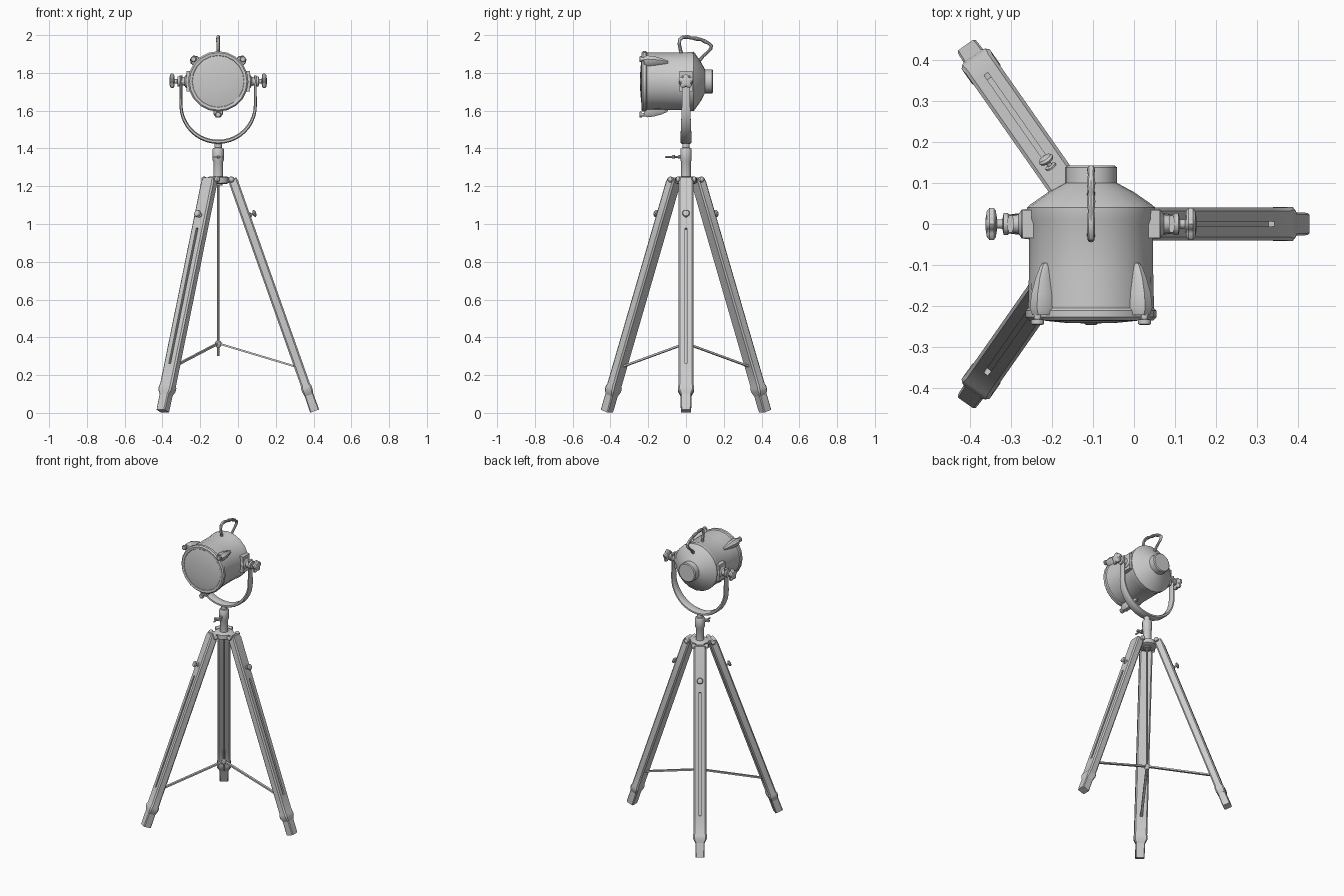
import bpy, bmesh
from math import sin, cos, pi, radians
from mathutils import Vector, Matrix

if "Cube" in bpy.data.objects:
    bpy.data.objects.remove(bpy.data.objects["Cube"])

CX, LZ = -0.105, 1.755            # tripod axis, lamp axis height


def frame(origin, z, x):
    """Matrix whose local z and x point along the given directions."""
    z = Vector(z).normalized()
    y = z.cross(Vector(x)).normalized()
    x = y.cross(z)
    m = Matrix((x, y, z)).transposed().to_4x4()
    m.translation = Vector(origin)
    return m


def loft(name, rings, m=Matrix()):
    """Skin a list of equal-length point rings and cap both ends."""
    bm = bmesh.new()
    vs = [[bm.verts.new(m @ Vector(p)) for p in r] for r in rings]
    n = len(rings[0])
    for a, b in zip(vs, vs[1:]):
        for i in range(n):
            j = (i + 1) % n
            bm.faces.new((a[i], a[j], b[j], b[i]))
    bm.faces.new(vs[0][::-1])
    bm.faces.new(vs[-1])
    bmesh.ops.recalc_face_normals(bm, faces=bm.faces)
    me = bpy.data.meshes.new(name)
    bm.to_mesh(me)
    bm.free()
    ob = bpy.data.objects.new(name, me)
    bpy.context.collection.objects.link(ob)
    return ob


def lathe(name, prof, m=Matrix(), n=14, lobes=0):
    """Turn (radius, height) pairs about local z; lobes give a star knob."""
    def ring(r, h):
        return [(r * (1 + (0.16 * cos(lobes * a) if lobes else 0)) * cos(a),
                 r * (1 + (0.16 * cos(lobes * a) if lobes else 0)) * sin(a), h)
                for a in (2 * pi * i / n for i in range(n))]
    return loft(name, [ring(*p) for p in prof], m)


def box(name, sx, sy, z0, z1, m):
    sec = ((-sx, -sy), (sx, -sy), (sx, sy), (-sx, sy))
    return loft(name, [[(x, y, z) for x, y in sec] for z in (z0, z1)], m)


def sweep(name, path, sizes, b, n=8, square=False):
    """Sweep along a planar path with normal b; sizes = (in-plane, across)."""
    pts = [Vector(p) for p in path]
    b = Vector(b)
    rings = []
    for i, p in enumerate(pts):
        t = (pts[min(i + 1, len(pts) - 1)] - pts[max(i - 1, 0)]).normalized()
        u = b.cross(t)
        su, sb = sizes[i]
        if square:
            sec = ((-.5, -1), (.5, -1), (1, -.6), (1, .6), (.5, 1), (-.5, 1), (-1, .6), (-1, -.6))
        else:
            sec = [(cos(2 * pi * k / n), sin(2 * pi * k / n)) for k in range(n)]
        rings.append([p + u * c * su + b * s * sb for c, s in sec])
    return loft(name, rings)


# --- tripod legs ---
def leg_ring(s, hx, hy, c, d):
    w = 0.006                      # slot half width, depth d in the outer face
    return [(x, y, s) for x, y in (
        (hx, -hy + c), (hx, -w), (hx - d, -w), (hx - d, w), (hx, w), (hx, hy - c),
        (hx - c, hy), (-hx + c, hy), (-hx, hy - c), (-hx, -hy + c), (-hx + c, -hy), (hx - c, -hy))]


for k, ang in enumerate((0, 125, 235)):
    a = radians(ang)
    rad, tan = Vector((cos(a), sin(a), 0)), Vector((-sin(a), cos(a), 0))
    hub = Vector((CX, 0, 0))
    top = hub + rad * 0.077 + Vector((0, 0, 1.235))
    end = hub + rad * 0.511 + Vector((0, 0, 0.0095))
    d = (end - top).normalized()
    L = (end - top).length
    m = frame(top, d, rad)
    loft(f"leg_{k}", [leg_ring(*r) for r in (
        (-0.005, .022, .034, .006, 0), (.02, .025, .040, .008, 0),
        (.28, .025, .040, .008, 0), (.283, .025, .040, .008, .014),
        (1.04, .025, .040, .008, .014), (1.043, .025, .040, .008, 0),
        (L - .145, .025, .040, .008, 0), (L - .135, .029, .042, .008, 0),
        (L - .115, .029, .042, .008, 0), (L - .09, .024, .029, .005, 0))], m)
    loft(f"foot_{k}", [leg_ring(*r) for r in (
        (L - .1, .024, .029, .005, 0), (L - .03, .025, .028, .005, 0),
        (L, .025, .027, .005, 0))], m)
    # clamp knob on the outer face
    n = d.cross(tan)
    n = n if n.dot(rad) > 0 else -n
    lathe(f"leg_knob_{k}", [(.014, -.002), (.014, .004), (.006, .006), (.006, .014),
                            (.017, .018), (.020, .024), (.016, .030), (.006, .033)],
          frame(top + d * 0.207 + n * .025, n, tan))
    # hinge pin with ball ends, and the arm to the hub
    lathe(f"hinge_{k}", [(.005, -.056), (.014, -.05), (.016, -.043), (.013, -.034), (.010, -.028),
                         (.010, .028), (.013, .034), (.016, .043), (.014, .05), (.005, .056)],
          frame(hub + rad * 0.07 + Vector((0, 0, 1.236)), tan, rad), 10)
    box(f"hinge_arm_{k}", .012, .026, 0.01, .075, frame(hub + Vector((0, 0, 1.234)), rad, (0, 0, 1)))
    # spreader strut
    p0, p1 = hub + Vector((0, 0, .368)), hub + rad * .41 + Vector((0, 0, .245))
    box(f"spreader_{k}", .005, .008, 0, (p1 - p0).length, frame(p0, p1 - p0, (0, 0, 1)))

# --- central column ---
C = Matrix.Translation((CX, 0, 0))
lathe("hub_plate", [(.045, 1.212), (.058, 1.218), (.058, 1.246), (.045, 1.252)], C, 18)
lathe("column", [(.024, 1.205), (.026, 1.25), (.026, 1.33), (.030, 1.338), (.030, 1.395),
                 (.026, 1.402), (.019, 1.404), (.019, 1.432)], C, 16)
lathe("center_rod", [(.006, .3), (.006, 1.22)], C, 8)
lathe("spreader_hub", [(.008, .345), (.016, .355), (.018, .365), (.016, .376), (.008, .382)], C, 12)
T = frame((CX, -.02, 1.355), (0, -1, 0), (1, 0, 0))
lathe("column_screw", [(.010, 0), (.010, .02), (.005, .022), (.005, .036), (.010, .040),
                       (.010, .052), (.005, .056), (.005, .088), (.002, .09)], T, 10)
box("column_screw_wing", .024, .006, .04, .054, T)

# --- yoke ---
path, sizes = [], []
for z in (1.785, 1.74, 1.69):
    path.append((CX - .197, 0, z))
    sizes.append((.007, .021))
for i in range(21):
    a = pi + pi * i / 20
    path.append((CX + .197 * cos(a), 0, 1.63 + .195 * sin(a)))
    sizes.append((.008 + .003 * -sin(a), .022 + .008 * -sin(a)))
for z in (1.69, 1.74, 1.785):
    path.append((CX + .197, 0, z))
    sizes.append((.007, .021))
sweep("yoke", path, sizes, (0, 1, 0), square=True)

# --- lamp housing ---
H = frame((CX, 0, LZ), (0, 1, 0), (1, 0, 0))
lathe("housing", [(.130, -.226), (.138, -.234), (.152, -.236), (.160, -.228), (.160, -.212),
                  (.154, -.206), (.152, -.12), (.152, .0), (.156, .012), (.157, .040),
                  (.148, .048), (.105, .078), (.064, .100), (.064, .138), (.058, .143)], H, 20)
lathe("lens", [(.142, -.220), (.138, -.232), (.110, -.237), (.06, -.242), (.015, -.243)], H, 20)

# side pivots and star knobs
for s, side in ((-1, "left"), (1, "right")):
    P = frame((CX, 0, LZ), (s, 0, 0), (0, 0, 1))
    lathe(f"pivot_{side}", [(.040, .14), (.036, .17), (.024, .178), (.020, .195), (.027, .203),
                            (.027, .214), (.012, .217), (.011, .236)], P)
    box(f"pivot_plate_{side}", .054, .034, .14, .168, P)
    lathe(f"knob_{side}", [(.012, .230), (.030, .233), (.035, .238), (.035, .249),
                           (.029, .255), (.012, .258)], P, 30, 5)

# --- lens clips around the front rim ---
for k, ang in enumerate((42, 138, 270)):
    a = radians(ang)
    out = Vector((cos(a), 0, sin(a)))
    m = frame(Vector((CX, 0, LZ)) + out * .15, (0, 1, 0), out)
    rings = []
    for y, h, w in ((-.222, .034, .022), (-.205, .040, .026), (-.17, .036, .023),
                    (-.13, .025, .015), (-.105, .014, .010), (-.095, .006, .006)):
        rings.append([(-.006, -w, y), (h * .55, -w, y), (h, -w * .5, y),
                      (h, w * .5, y), (h * .55, w, y), (-.006, w, y)])
    loft(f"clip_{k}", rings, m)
    lathe(f"clip_screw_{k}", [(.009, -.215), (.009, -.232), (.016, -.234), (.016, -.244), (.012, -.247)],
          m @ Matrix.Translation((.026, 0, 0)), 12)

# --- carrying handle with finger grips ---
hp = ((-.022, 1.885), (-.030, 1.925), (-.036, 1.955), (-.032, 1.978), (-.015, 1.989), (.01, 1.990),
      (.032, 1.984), (.055, 1.981), (.078, 1.977), (.100, 1.967), (.120, 1.957), (.134, 1.943),
      (.132, 1.928), (.115, 1.910), (.09, 1.888), (.062, 1.855))
hr = (.012, .009, .009, .009, .010, .010, .008, .011, .008, .011, .008, .010, .009, .008, .008, .011)
sweep("handle", [(CX, y, z) for y, z in hp], [(r, r) for r in hr], (1, 0, 0), 10)

# smooth shading with crisp edges
bpy.ops.object.select_all(action='SELECT')
bpy.context.view_layer.objects.active = bpy.data.objects["housing"]
bpy.ops.object.shade_smooth_by_angle(angle=radians(35))
